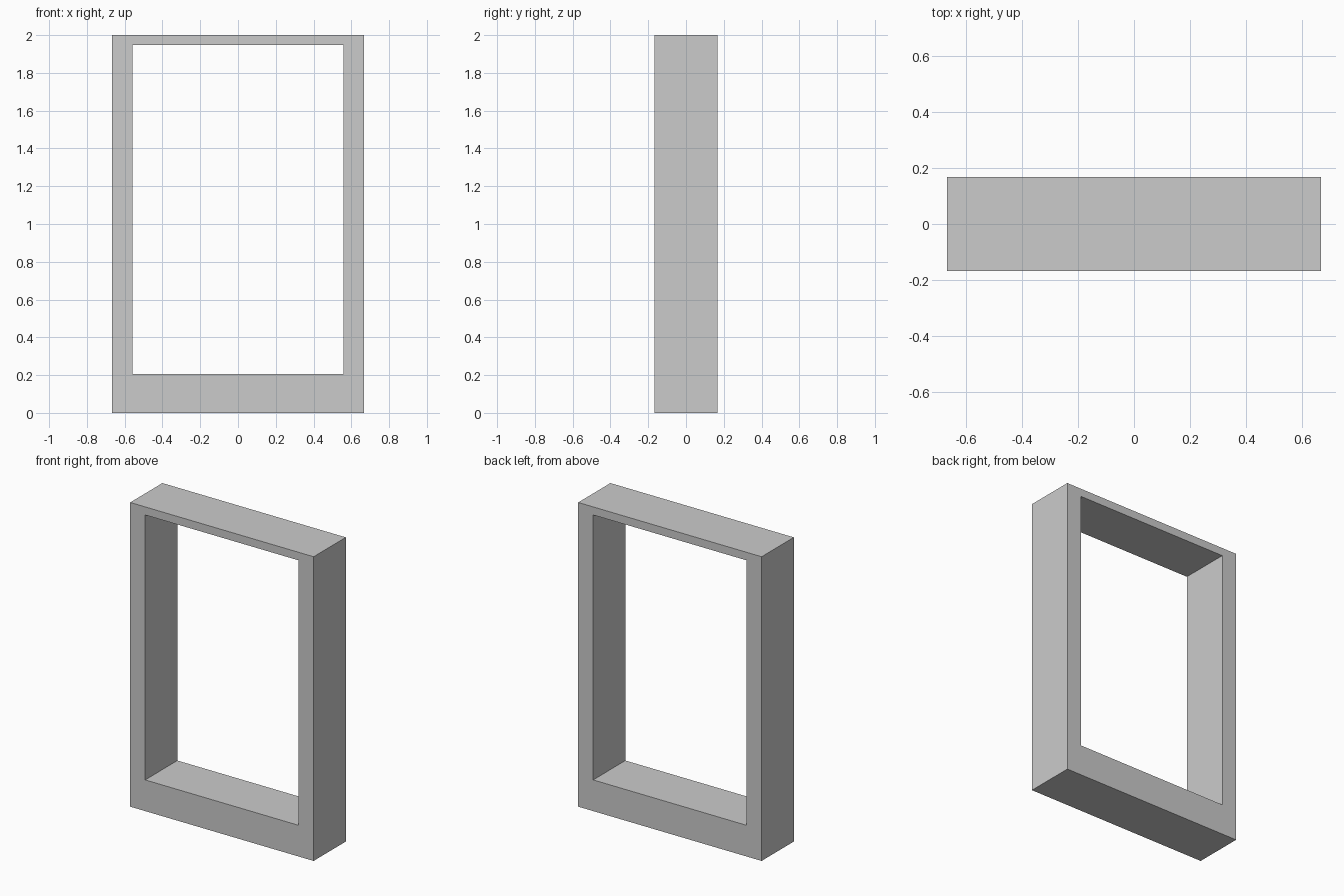
import bpy, bmesh

if "Cube" in bpy.data.objects:
    bpy.data.objects.remove(bpy.data.objects["Cube"])

DEPTH = 0.334


def rect(x, z0, z1):
    """Corners of an upright rectangle on the front plane."""
    return [(-x, -DEPTH / 2, z0), (x, -DEPTH / 2, z0),
            (x, -DEPTH / 2, z1), (-x, -DEPTH / 2, z1)]


# Front face: outer outline joined to the opening by four mitred quads
bm = bmesh.new()
outer = [bm.verts.new(p) for p in rect(0.667, 0.0, 2.0)]
inner = [bm.verts.new(p) for p in rect(0.558, 0.205, 1.947)]
front = []
for i in range(4):
    j = (i + 1) % 4
    front.append(bm.faces.new((outer[i], outer[j], inner[j], inner[i])))

# Push the front outline through to the back, keeping the front closed
back = bmesh.ops.extrude_face_region(bm, geom=front, use_keep_orig=True)
moved = [g for g in back["geom"] if isinstance(g, bmesh.types.BMVert)]
bmesh.ops.translate(bm, verts=moved, vec=(0, DEPTH, 0))
bmesh.ops.recalc_face_normals(bm, faces=bm.faces)

mesh = bpy.data.meshes.new("window_frame")
bm.to_mesh(mesh)
bm.free()
frame = bpy.data.objects.new("window_frame", mesh)
bpy.context.collection.objects.link(frame)
